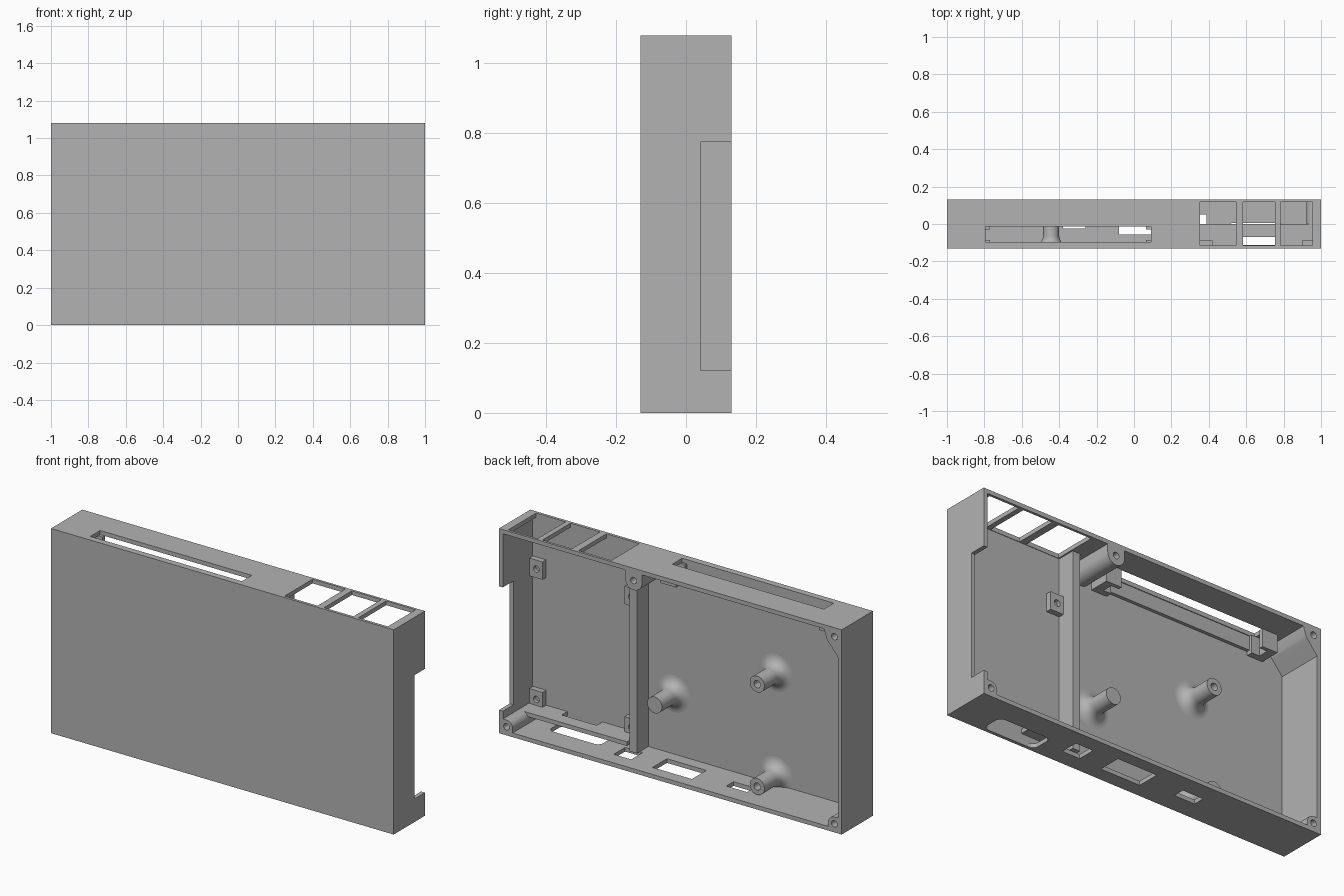
import bpy, bmesh, math
from mathutils import Matrix, Vector

if "Cube" in bpy.data.objects:
    bpy.data.objects.remove(bpy.data.objects["Cube"], do_unlink=True)

GREY = (0.45, 0.45, 0.45, 1)
mat = bpy.data.materials.new("plain grey")
mat.use_nodes = True
mat.diffuse_color = GREY
mat.node_tree.nodes["Principled BSDF"].inputs["Base Color"].default_value = GREY

# Main dimensions
D, H, T = 0.13, 1.08, 0.022
FLOOR = -0.1175
IN_X, IN_LO, IN_HI = 1 - T, T, H - T


def finish(name, bm):
    bmesh.ops.recalc_face_normals(bm, faces=bm.faces)
    mesh = bpy.data.meshes.new(name)
    bm.to_mesh(mesh)
    bm.free()
    mesh.materials.append(mat)
    ob = bpy.data.objects.new(name, mesh)
    bpy.context.collection.objects.link(ob)
    return ob


def box(name, x, y, z, round_z=0):
    bm = bmesh.new()
    size = Vector((x[1] - x[0], y[1] - y[0], z[1] - z[0]))
    mid = Vector((x[0] + x[1], y[0] + y[1], z[0] + z[1])) / 2
    bmesh.ops.create_cube(bm, size=1, matrix=Matrix.Translation(mid) @ Matrix.Diagonal(size.to_4d()))
    if round_z:
        edges = [e for e in bm.edges if abs(e.verts[0].co.z - e.verts[1].co.z) > 0.01]
        bmesh.ops.bevel(bm, geom=edges, offset=round_z, segments=4, profile=0.5, affect='EDGES')
    return finish(name, bm)


def rod(name, x, z, r, y0, y1):
    bm = bmesh.new()
    m = Matrix.Translation((x, (y0 + y1) / 2, z)) @ Matrix.Rotation(math.pi / 2, 4, 'X')
    bmesh.ops.create_cone(bm, cap_ends=True, segments=24, radius1=r, radius2=r, depth=y1 - y0, matrix=m)
    return finish(name, bm)


def cut(target, cutter):
    mod = target.modifiers.new("cut", 'BOOLEAN')
    mod.operation, mod.solver, mod.object = 'DIFFERENCE', 'EXACT', cutter
    bpy.context.view_layer.objects.active = target
    bpy.ops.object.modifier_apply(modifier=mod.name)
    bpy.data.objects.remove(cutter, do_unlink=True)


def boss(name, x, z, r, wall_points):
    """Full depth screw boss blended into the walls it touches."""
    bm = bmesh.new()
    ring = [(x + r * math.cos(i * math.tau / 32), z + r * math.sin(i * math.tau / 32)) for i in range(32)]
    for px, pz in ring + wall_points:
        px = max(-IN_X, min(IN_X, px))
        pz = max(IN_LO, min(IN_HI, pz))
        for y in (FLOOR, D):
            bm.verts.new((px, y, pz))
    bmesh.ops.remove_doubles(bm, verts=bm.verts, dist=0.0005)
    bmesh.ops.convex_hull(bm, input=bm.verts)
    loose = [v for v in bm.verts if not v.link_faces]
    bmesh.ops.delete(bm, geom=loose, context='VERTS')
    bmesh.ops.dissolve_limit(bm, angle_limit=0.01, verts=bm.verts, edges=bm.edges)
    ob = finish(name, bm)
    cut(ob, rod("cutter", x, z, 0.017, 0.0, D + 0.05))
    return ob


def standoff(name, x, z, hole):
    """Post with a flared foot, turned around the y axis."""
    r, f, tip = 0.043, 0.055, 0.04
    prof = [(r + f - f * math.sin(a), FLOOR + f - f * math.cos(a))
            for a in [i * math.pi / 16 for i in range(9)]]
    prof.append((r, tip))
    if hole:
        prof += [(0.019, tip), (0.019, -0.04)]
    n = 32
    bm = bmesh.new()
    rings = []
    for pr, py in prof:
        rings.append([bm.verts.new((x + pr * math.cos(i * math.tau / n), py,
                                    max(0.01, z + pr * math.sin(i * math.tau / n)))) for i in range(n)])
    for a, b in zip(rings, rings[1:]):
        for i in range(n):
            bm.faces.new((a[i], a[(i + 1) % n], b[(i + 1) % n], b[i]))
    bm.faces.new(rings[-1])
    return finish(name, bm)


# Case shell, open at the back
case = box("case_shell", (-1, 1), (-D, D), (0, H))
cut(case, box("cutter", (-IN_X, IN_X), (FLOOR, D + 0.1), (IN_LO, IN_HI)))

# Side notch
cut(case, box("cutter", (0.9, 1.1), (0.042, D + 0.1), (0.122, 0.775)))

# Top windows and long slot
for x in ((0.353, 0.545), (0.583, 0.755), (0.783, 0.955)):
    cut(case, box("cutter", x, (-0.115, 0.117), (H - 0.05, H + 0.1)))
cut(case, box("cutter", (-0.795, 0.09), (-0.096, -0.014), (H - 0.05, H + 0.1)))

# Connector openings in the bottom
for x, y, r in (((0.50, 0.80), (-0.113, 0.006), 0.03), ((0.285, 0.387), (-0.045, 0.05), 0),
                ((-0.08, 0.15), (-0.055, 0.065), 0), ((-0.38, -0.26), (-0.025, 0.035), 0)):
    cut(case, box("cutter", x, y, (-0.1, T + 0.03), r))

# Screw bosses
c, low, high = 0.957, 0.045, 1.032
smooth = [
    boss("lower_left_boss", c, low, 0.036, [(1, 0), (c - 0.036, 0), (1, low + 0.036)]),
    boss("lower_right_boss", -c, low, 0.036, [(-1, 0), (0.036 - c, 0), (-1, low + 0.036)]),
    boss("upper_right_boss", -c, high, 0.05, [(-1, H), (0.06 - c, H), (-1, 0.93)]),
    boss("upper_middle_boss", 0.215, 1.015, 0.05, [(0.165, H), (0.265, H)]),
]

# Board standoffs
smooth += [
    standoff("standoff_plain", 0.155, 0.34, False),
    standoff("standoff_upper", -0.443, 0.61, True),
    standoff("standoff_lower", -0.443, 0.07, True),
]

# Bay divider and the shelf along the bay's lower end
box("bay_divider", (0.302, 0.345), (FLOOR, -0.022), (IN_LO, IN_HI))
shelf = box("bay_shelf", (0.345, IN_X), (FLOOR, 0.0), (0.058, 0.08))
cut(shelf, box("cutter", (0.57, 0.775), (FLOOR - 0.05, -0.07), (0.0, 0.2)))

# Bay mounting tabs
for side, x in (("inner", 0.381), ("outer", 0.935)):
    for level, z in (("lower", 0.112), ("upper", 0.8)):
        tab = box(f"{level}_{side}_tab", (x - 0.036, x + 0.04), (FLOOR, -0.088), (z - 0.047, z + 0.047))
        cut(tab, rod("cutter", x, z, 0.017, -0.108, 0))
        smooth.append(tab)

# Slot lip and end brackets
box("slot_lip", (-0.775, 0.065), (FLOOR, -0.1), (0.985, IN_HI))
for name, x0, s in (("left", 0.065, 1), ("right", -0.77, -1)):
    span = sorted((x0, x0 + 0.09 * s))
    back = sorted((x0 + 0.045 * s, x0 + 0.09 * s))
    box(f"{name}_bracket_front", span, (FLOOR, -0.085), (0.965, IN_HI))
    box(f"{name}_bracket_back", span, (-0.03, -0.01), (0.965, IN_HI))
    box(f"{name}_bracket_web", back, (-0.085, -0.03), (0.965, IN_HI))

# Smooth the round parts, keeping edges sharp
bpy.ops.object.select_all(action='DESELECT')
for ob in smooth:
    ob.select_set(True)
bpy.context.view_layer.objects.active = smooth[0]
bpy.ops.object.shade_smooth_by_angle(angle=math.radians(30))
